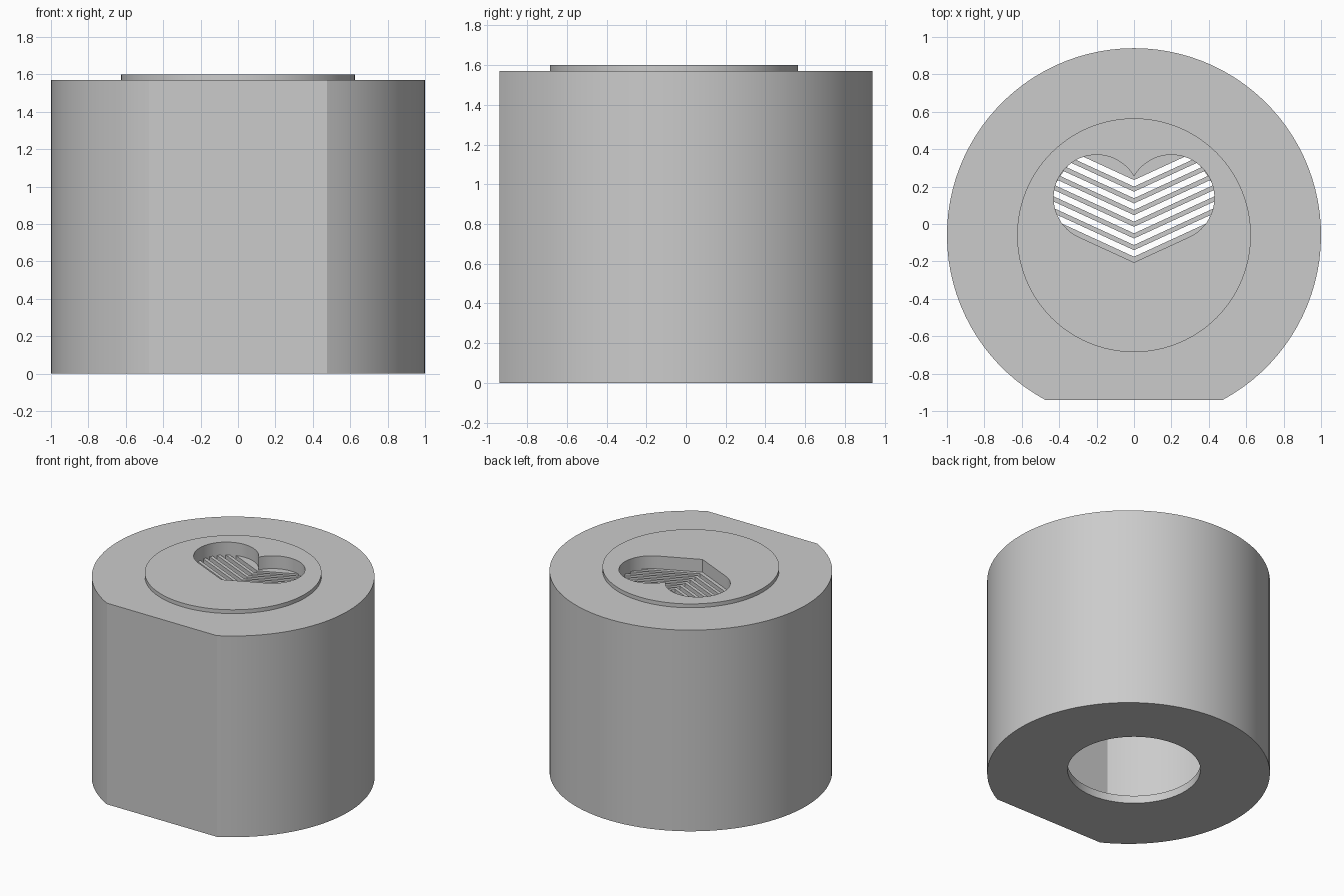
import bpy, bmesh, math

cube = bpy.data.objects.get("Cube")
if cube:
    bpy.data.objects.remove(cube, do_unlink=True)

CY = -0.06                      # centre line of the round body
SLOPE = math.radians(24.7)      # angle of the heart's lower sides and slats

grey = bpy.data.materials.new("plain grey")
grey.use_nodes = True
grey.diffuse_color = (0.6, 0.6, 0.6, 1)
grey.node_tree.nodes["Principled BSDF"].inputs["Base Color"].default_value = grey.diffuse_color


def arc(cx, cy, r, start, end, n):
    return [(cx + r * math.cos(start + (end - start) * i / n),
             cy + r * math.sin(start + (end - start) * i / n)) for i in range(n + 1)]


def circle(cy, r, n=96):
    return arc(0, cy, r, 0, math.tau, n)[:-1]


def flat_fronted(r, d):
    """Circle cut by a flat chord facing the front."""
    a = math.asin(d / r)
    return arc(0, CY, r, -a, math.pi + a, 84)


def heart():
    """Two round lobes meeting in a cleft, with straight sides to a point."""
    cx, cy, r = 0.2, 0.14, 0.23
    right = arc(cx, cy, r, SLOPE - math.pi / 2, math.acos(-cx / r), 36)
    left = [(-x, y) for x, y in reversed(right[:-1])]
    return [(0, -0.205)] + right + left


def prism(name, outlines, z0, z1):
    """Extrude one or more outlines between two heights."""
    bm = bmesh.new()
    for pts in outlines:
        face = bm.faces.new([bm.verts.new((x, y, z0)) for x, y in pts])
        top = bmesh.ops.extrude_face_region(bm, geom=[face])["geom"]
        bmesh.ops.translate(bm, vec=(0, 0, z1 - z0),
                            verts=[v for v in top if isinstance(v, bmesh.types.BMVert)])
    bmesh.ops.recalc_face_normals(bm, faces=bm.faces[:])
    mesh = bpy.data.meshes.new(name)
    bm.to_mesh(mesh)
    bm.free()
    mesh.materials.append(grey)
    ob = bpy.data.objects.new(name, mesh)
    bpy.context.collection.objects.link(ob)
    return ob


def combine(ob, tool, operation):
    """Apply a boolean and discard the helper object."""
    tool.hide_render = True
    mod = ob.modifiers.new("cut", "BOOLEAN")
    mod.operation, mod.solver, mod.object = operation, "EXACT", tool
    bpy.context.view_layer.objects.active = ob
    bpy.ops.object.modifier_apply(modifier=mod.name)
    bpy.data.objects.remove(tool, do_unlink=True)


# Round body with a flat front and a low raised disc on top
body = prism("container_body", [flat_fronted(1.0, 0.88)], 0, 1.57)
combine(body, prism("raised_disc", [circle(CY, 0.625)], 1.52, 1.6), "UNION")

# Hollow inside and filling hole in the base
combine(body, prism("cavity", [flat_fronted(0.88, 0.76)], 0.06, 1.45), "DIFFERENCE")
combine(body, prism("base_hole", [circle(0, 0.47)], -0.1, 0.2), "DIFFERENCE")

# Heart recess in the top
combine(body, prism("heart_recess", [heart()], 1.5, 1.8), "DIFFERENCE")

# Chevron slots through the recess floor, trimmed to the heart
slots = []
rise = 0.6 * math.tan(SLOPE)
for k in range(7):
    low = -0.175 + 0.0625 * k
    high = low + 0.035
    slots.append([(0, low), (0.6, low + rise), (0.6, high + rise),
                  (0, high), (-0.6, high + rise), (-0.6, low + rise)])
slot_cutter = prism("slots", slots, 1.4, 1.54)
combine(slot_cutter, prism("slot_limit", [heart()], 1.3, 1.7), "INTERSECT")
combine(body, slot_cutter, "DIFFERENCE")

# Smooth round walls, crisp edges
bpy.ops.object.select_all(action="DESELECT")
body.select_set(True)
bpy.context.view_layer.objects.active = body
bpy.ops.object.shade_smooth_by_angle(angle=math.radians(20))
